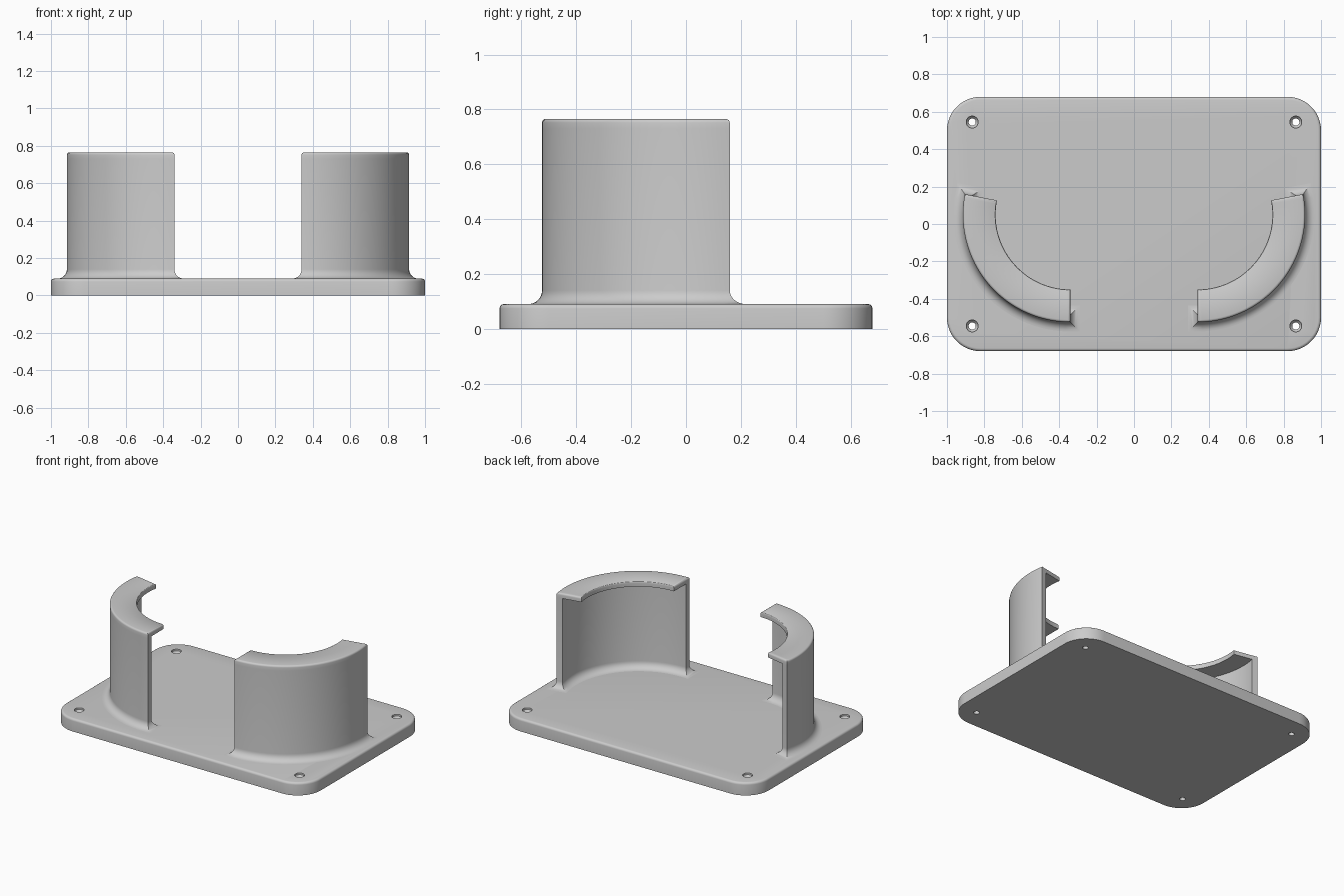
import bpy, bmesh, math
from math import sin, cos, pi, radians

cube = bpy.data.objects.get("Cube")
if cube:
    bpy.data.objects.remove(cube, do_unlink=True)

grey = bpy.data.materials.new("light grey")
grey.use_nodes = True
grey.diffuse_color = (0.6, 0.6, 0.6, 1)
grey.node_tree.nodes["Principled BSDF"].inputs["Base Color"].default_value = (0.6, 0.6, 0.6, 1)

PLATE_TOP = 0.09
HEIGHT = 0.765


def make_object(name, bm):
    bmesh.ops.recalc_face_normals(bm, faces=bm.faces)
    mesh = bpy.data.meshes.new(name)
    bm.to_mesh(mesh)
    bm.free()
    mesh.materials.append(grey)
    obj = bpy.data.objects.new(name, mesh)
    bpy.context.collection.objects.link(obj)
    return obj


def activate(obj):
    bpy.ops.object.select_all(action='DESELECT')
    obj.select_set(True)
    bpy.context.view_layer.objects.active = obj


def loft(bm, rings):
    """Join closed rings of points with quads; return the vertex rings."""
    loops = [[bm.verts.new(p) for p in ring] for ring in rings]
    for a, b in zip(loops, loops[1:]):
        for i in range(len(a)):
            j = (i + 1) % len(a)
            bm.faces.new((a[i], a[j], b[j], b[i]))
    return loops


def rounded_rect(inset, z, hx=1.0, hy=0.68, radius=0.18, steps=12):
    points = []
    for k, (sx, sy) in enumerate([(1, 1), (-1, 1), (-1, -1), (1, -1)]):
        for i in range(steps + 1):
            a = (k + i / steps) * pi / 2
            points.append((sx * (hx - radius) + (radius - inset) * cos(a),
                           sy * (hy - radius) + (radius - inset) * sin(a), z))
    return points


def edge_round(radius, steps=4):
    """Pairs of (inset, drop below the top) around a quarter circle."""
    return [(radius * (1 - cos(i / steps * pi / 2)), radius * (1 - sin(i / steps * pi / 2)))
            for i in range(steps + 1)]


# Base plate with rounded corners and a softened upper edge
bm = bmesh.new()
loops = loft(bm, [rounded_rect(0, 0)] +
             [rounded_rect(d, PLATE_TOP - drop) for d, drop in edge_round(0.016)])
bm.faces.new(loops[0])
bm.faces.new(loops[-1])
plate = make_object("base_plate", bm)

# Countersunk screw holes
bm = bmesh.new()
hole_profile = [(0.019, -0.05), (0.019, 0.062), (0.032, 0.078), (0.032, 0.15)]
for sx in (1, -1):
    for sy in (1, -1):
        loops = loft(bm, [[(sx * 0.865 + r * cos(i * pi / 12), sy * 0.545 + r * sin(i * pi / 12), z)
                           for i in range(24)] for r, z in hole_profile])
        bm.faces.new(loops[0])
        bm.faces.new(loops[-1])
cutter = make_object("hole_cutter", bm)
cutter.hide_render = True
cut = plate.modifiers.new("screw_holes", 'BOOLEAN')
cut.operation = 'DIFFERENCE'
cut.solver = 'EXACT'
cut.object = cutter
activate(plate)
bpy.ops.object.modifier_apply(modifier=cut.name)
bpy.data.objects.remove(cutter, do_unlink=True)


def sector(side, z, inner, outer, extend, steps=40):
    """Outline of a curved wall; both ends are pushed out by extend."""
    start, end = radians(-90), radians(11)
    sides = []
    for r in (outer, inner):
        row = []
        for i in range(steps + 1):
            a = start + (end - start) * i / steps
            push = -extend if i == 0 else extend if i == steps else 0
            row.append((side * (0.34 + r * cos(a) - push * sin(a)),
                        0.05 + r * sin(a) + push * cos(a), z))
        sides.append(row)
    return sides[0] + sides[1][::-1]


# Curved holder walls: flared foot, thin wall, inward lip, rounded top
OUTER, WALL_IN, LIP_IN, FOOT = 0.575, 0.535, 0.40, 0.05
for side, label in ((1, "left"), (-1, "right")):
    rings = [sector(side, PLATE_TOP - 0.01, WALL_IN - FOOT, OUTER + FOOT, FOOT)]
    for i in range(9):
        a = i / 8 * pi / 2
        d = FOOT * (1 - sin(a))
        rings.append(sector(side, PLATE_TOP + FOOT * (1 - cos(a)), WALL_IN - d, OUTER + d, d))
    lip_z = HEIGHT - 0.035
    rings.append(sector(side, lip_z, WALL_IN, OUTER, 0))
    rings.append(sector(side, lip_z, LIP_IN, OUTER, 0))
    for d, drop in edge_round(0.013):
        rings.append(sector(side, HEIGHT - drop, LIP_IN + d * 0.3, OUTER - d, -d))
    bm = bmesh.new()
    loops = loft(bm, rings)
    for loop in (loops[0], loops[-1]):
        n = len(loop)
        for i in range(n // 2 - 1):
            bm.faces.new((loop[i], loop[i + 1], loop[n - 2 - i], loop[n - 1 - i]))
    make_object(label + "_curved_holder", bm)

for obj in list(bpy.context.collection.objects):
    if obj.name.endswith(("plate", "holder")):
        activate(obj)
        bpy.ops.object.shade_smooth_by_angle(angle=radians(35))
